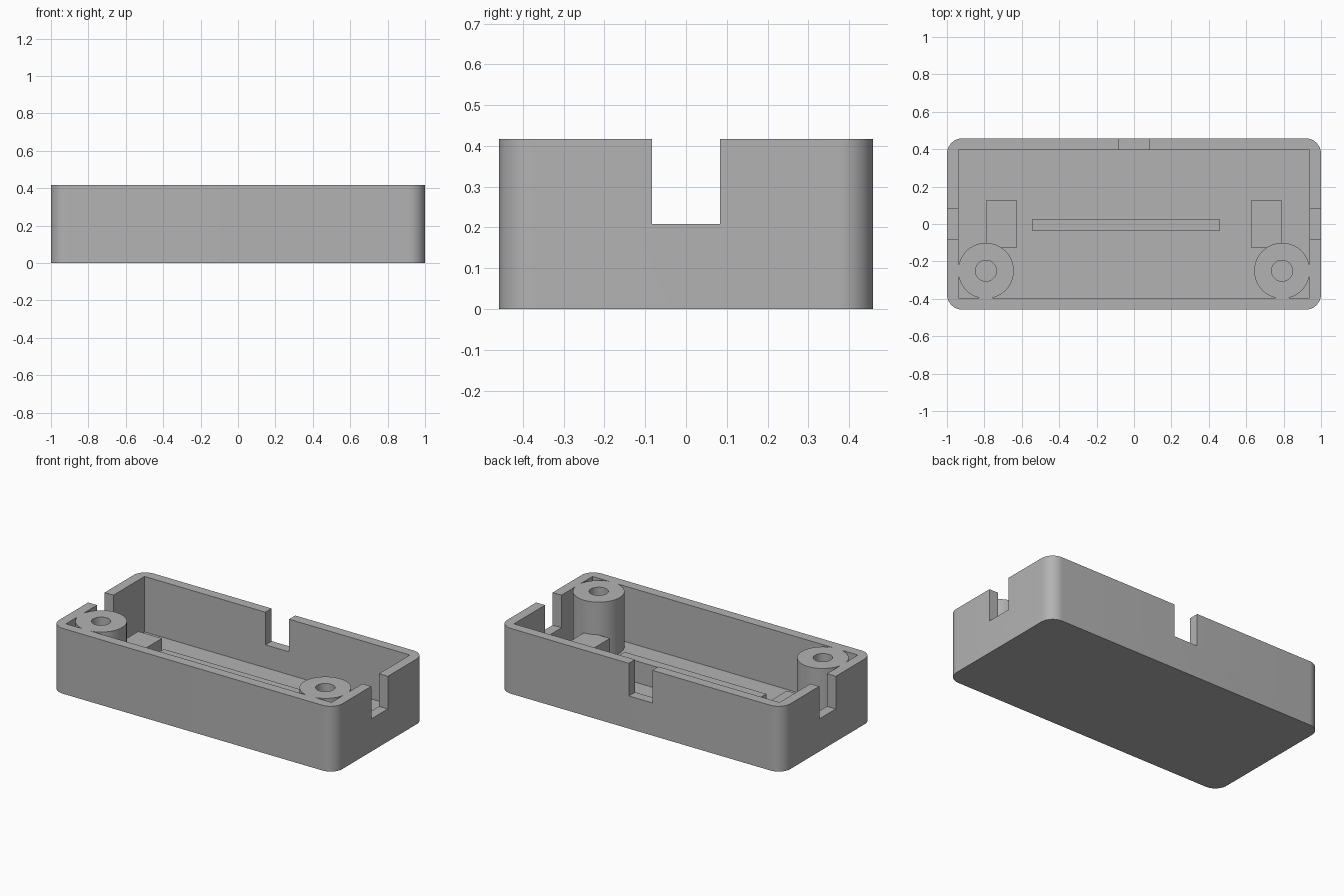
import bpy
import bmesh
import math
from mathutils import Vector

cube = bpy.data.objects.get("Cube")
if cube:
    bpy.data.objects.remove(cube, do_unlink=True)

U = 1 / 24                      # one design unit
W, D, H = 48 * U, 22 * U, 10 * U
WALL = 1.5 * U
SILL = 5 * U
BOSS_R, HOLE_R = 0.149, 0.056

grey = bpy.data.materials.new("plain grey")
grey.use_nodes = True
colour = (0.45, 0.45, 0.45, 1)
grey.diffuse_color = colour
grey.node_tree.nodes["Principled BSDF"].inputs["Base Color"].default_value = colour


def prism(name, outline, z0, z1):
    """Extrude a closed 2D outline from z0 to z1."""
    bm = bmesh.new()
    base = bm.faces.new([bm.verts.new((x, y, z0)) for x, y in outline])
    top = bmesh.ops.extrude_face_region(bm, geom=[base])["geom"]
    verts = [g for g in top if isinstance(g, bmesh.types.BMVert)]
    bmesh.ops.translate(bm, verts=verts, vec=Vector((0, 0, z1 - z0)))
    bmesh.ops.recalc_face_normals(bm, faces=bm.faces)
    mesh = bpy.data.meshes.new(name)
    bm.to_mesh(mesh)
    bm.free()
    mesh.materials.append(grey)
    obj = bpy.data.objects.new(name, mesh)
    bpy.context.collection.objects.link(obj)
    return obj


def rect(cx, cy, w, d):
    return [(cx + sx * w / 2, cy + sy * d / 2)
            for sx, sy in ((-1, -1), (1, -1), (1, 1), (-1, 1))]


def circle(cx, cy, r, n=64):
    return [(cx + r * math.cos(math.tau * i / n), cy + r * math.sin(math.tau * i / n))
            for i in range(n)]


def rounded_rect(w, d, r, steps=12):
    pts = []
    for q, (sx, sy) in enumerate(((1, 1), (-1, 1), (-1, -1), (1, -1))):
        for i in range(steps + 1):
            a = math.pi / 2 * (q + i / steps)
            pts.append((sx * (w / 2 - r) + r * math.cos(a),
                        sy * (d / 2 - r) + r * math.sin(a)))
    return pts


def combine(target, tool, operation):
    """Apply a boolean and discard the tool."""
    tool.hide_render = True
    mod = target.modifiers.new("boolean", "BOOLEAN")
    mod.operation, mod.solver, mod.object = operation, "EXACT", tool
    bpy.context.view_layer.update()
    graph = bpy.context.evaluated_depsgraph_get()
    mesh = bpy.data.meshes.new_from_object(target.evaluated_get(graph))
    target.modifiers.clear()
    target.data = mesh
    bpy.data.objects.remove(tool, do_unlink=True)


# Open-topped tray with rounded outer corners and a square cavity
tray = prism("tray", rounded_rect(W, D, 2 * U), 0, H)
combine(tray, prism("cavity", rect(0, 0, W - 2 * WALL, D - 2 * WALL), WALL, H + U), "DIFFERENCE")

# Cable notches in both ends and in the back wall
for cx, cy in ((-W / 2, 0), (W / 2, 0), (0, D / 2)):
    combine(tray, prism("notch", rect(cx, cy, 4 * U, 4 * U), SILL, H + U), "DIFFERENCE")

# Support blocks and screw bosses, one pair at each end
for side in (-1, 1):
    combine(tray, prism("support_block", rect(side * 17 * U, 0, 4 * U, 6 * U), U / 2, SILL), "UNION")
    cx, cy = side * 19 * U, -6 * U
    combine(tray, prism("boss", circle(cx, cy, BOSS_R), U / 2, H), "UNION")
    combine(tray, prism("screw_hole", circle(cx, cy, HOLE_R), WALL, H + U), "DIFFERENCE")

# Long rib along the floor
combine(tray, prism("floor_rib", rect(-U, -0.005, 24 * U, WALL), U / 2, 0.2), "UNION")

# Smooth the curved walls and keep the edges crisp
bpy.ops.object.select_all(action="DESELECT")
tray.select_set(True)
bpy.context.view_layer.objects.active = tray
bpy.ops.object.shade_smooth_by_angle(angle=math.radians(30))
